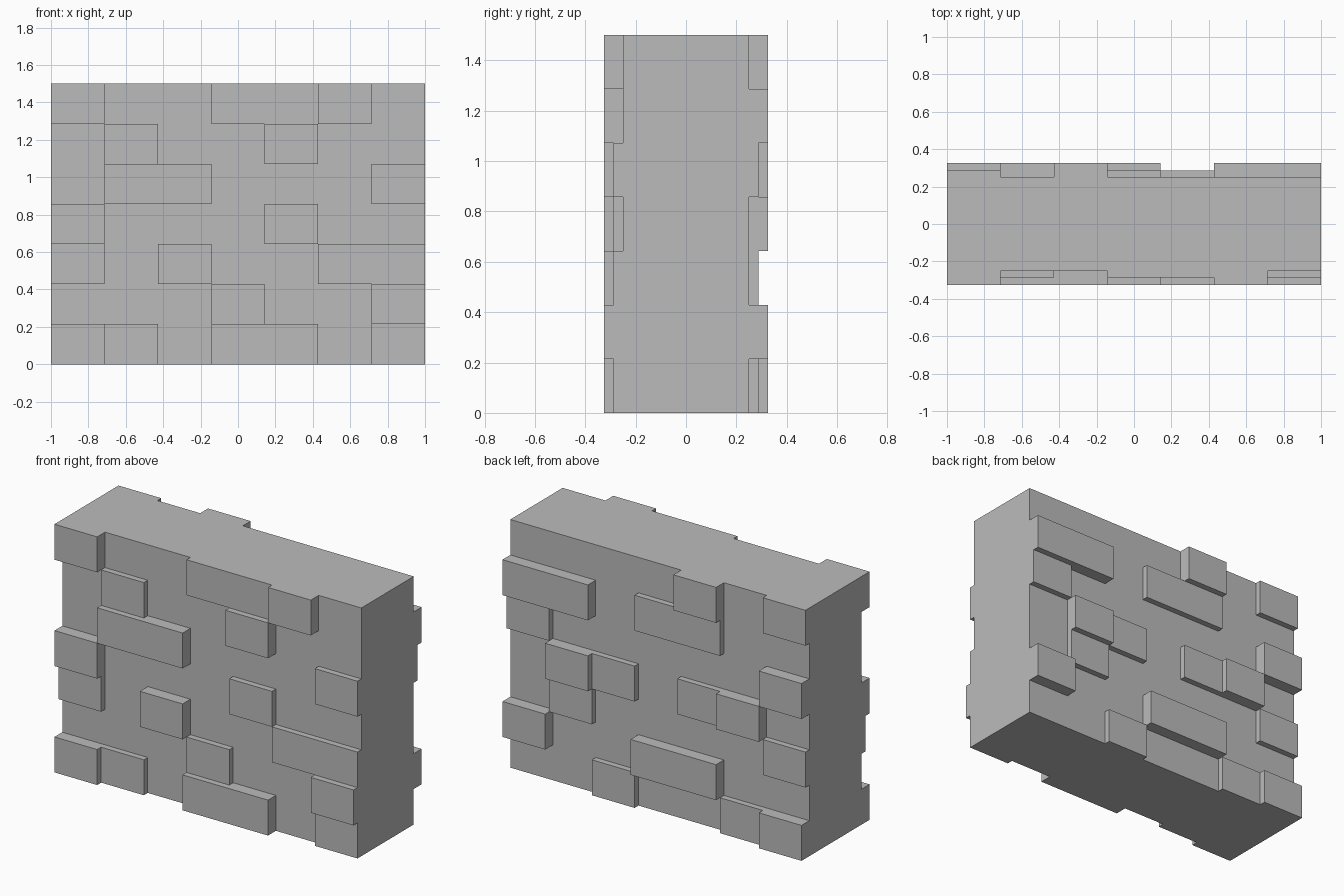
import bpy
import bmesh
from mathutils import Matrix, Vector

default = bpy.data.objects.get("Cube")
if default:
    bpy.data.objects.remove(default, do_unlink=True)

# Wall size and the 7 x 7 brick grid
WIDTH, HEIGHT, HALF_DEPTH = 2.0, 1.5, 0.25
CELL_W, CELL_H = WIDTH / 7, HEIGHT / 7
DEEP, SHALLOW = 0.075, 0.037

stone = bpy.data.materials.new("stone_grey")
stone.use_nodes = True
colour = (0.5, 0.5, 0.5, 1)
stone.diffuse_color = colour
stone.node_tree.nodes["Principled BSDF"].inputs["Base Color"].default_value = colour


def box(name, low, high, open_side=0):
    """Flat-shaded box; open_side (-1 or 1) drops the hidden face on that y side."""
    low, high = Vector(low), Vector(high)
    bm = bmesh.new()
    bmesh.ops.create_cube(bm, size=1, matrix=Matrix.Translation((low + high) / 2)
                          @ Matrix.Diagonal((*(high - low), 1)))
    bm.normal_update()
    if open_side:
        hidden = [f for f in bm.faces if f.normal.y * open_side > 0.9]
        bmesh.ops.delete(bm, geom=hidden, context='FACES_ONLY')
    mesh = bpy.data.meshes.new(name)
    bm.to_mesh(mesh)
    bm.free()
    mesh.materials.append(stone)
    obj = bpy.data.objects.new(name, mesh)
    bpy.context.collection.objects.link(obj)
    return obj


# Rows run from top to bottom and columns from -x to +x:
# D is a deep brick, S a shallow brick, < widens the brick before it
FRONT = ["D..S<D.",
         ".S..D..",
         ".D<...S",
         "D...S..",
         "S.D..S<",
         "...S..D",
         "DS.D<.S"]
BACK = ["S.D....",
        "..S<.D<",
        "D.....S",
        ".DS.SD.",
        "S....S.",
        "..D<..D",
        "DS..S.."]


def lay_bricks(side_name, rows, side):
    for r, row in enumerate(rows):
        top = HEIGHT - r * CELL_H
        for c, kind in enumerate(row):
            if kind not in "DS":
                continue
            span = 2 if row[c + 1:c + 2] == "<" else 1
            left = c * CELL_W - WIDTH / 2
            inner = side * HALF_DEPTH
            outer = inner + side * (DEEP if kind == "D" else SHALLOW)
            box(f"{side_name}_brick_row{r + 1}_column{c + 1}",
                (left, min(inner, outer), top - CELL_H),
                (left + span * CELL_W, max(inner, outer), top), -side)


# Solid core with raised bricks on both broad faces
box("wall_core", (-WIDTH / 2, -HALF_DEPTH, 0), (WIDTH / 2, HALF_DEPTH, HEIGHT))
lay_bricks("front", FRONT, -1)
lay_bricks("back", BACK, 1)
